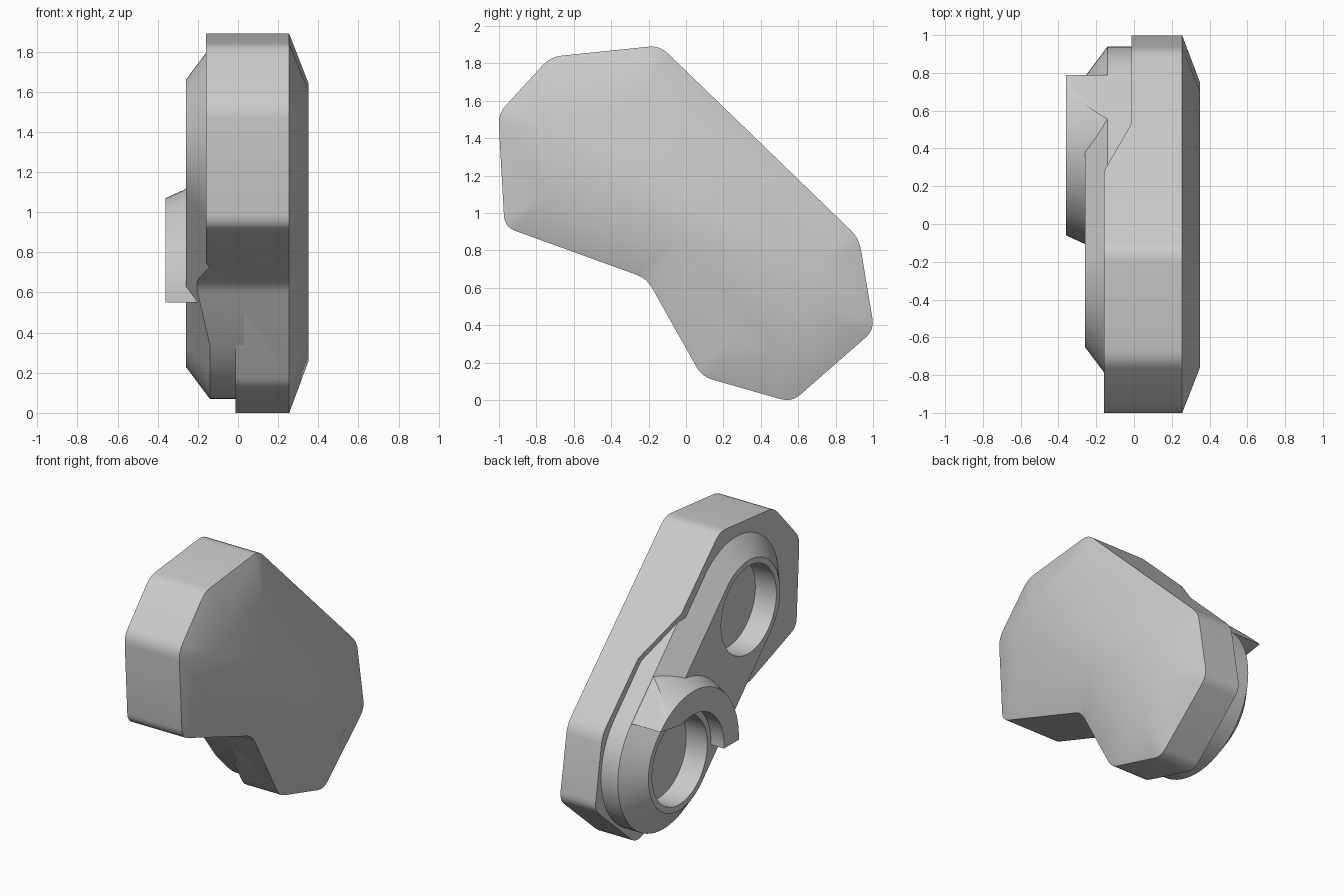
import bpy, bmesh
from math import sin, cos, pi, sqrt
from mathutils import Vector

if "Cube" in bpy.data.objects:
    bpy.data.objects.remove(bpy.data.objects["Cube"], do_unlink=True)

grey = bpy.data.materials.new("plain grey")
grey.use_nodes = True
grey.diffuse_color = (0.6, 0.6, 0.6, 1)
grey.node_tree.nodes["Principled BSDF"].inputs["Base Color"].default_value = (0.6, 0.6, 0.6, 1)


def loft(name, rings):
    """Skin a list of (x, [(y, z), ...]) sections into a closed solid."""
    bm = bmesh.new()
    loops = [[bm.verts.new((x, y, z)) for y, z in pts] for x, pts in rings]
    n = len(loops[0])
    for a, b in zip(loops, loops[1:]):
        for i in range(n):
            j = (i + 1) % n
            bm.faces.new((a[i], a[j], b[j], b[i]))
    bm.faces.new(loops[0])
    bm.faces.new(loops[-1])
    bmesh.ops.remove_doubles(bm, verts=bm.verts[:], dist=1e-5)
    bmesh.ops.recalc_face_normals(bm, faces=bm.faces[:])
    mesh = bpy.data.meshes.new(name)
    bm.to_mesh(mesh)
    bm.free()
    obj = bpy.data.objects.new(name, mesh)
    bpy.context.collection.objects.link(obj)
    mesh.materials.append(grey)
    return obj


def carve(obj, cutter, operation="DIFFERENCE"):
    """Apply a boolean and drop the cutter."""
    cutter.hide_render = True
    bpy.context.view_layer.objects.active = obj
    mod = obj.modifiers.new("carve", "BOOLEAN")
    mod.operation, mod.solver, mod.object = operation, "EXACT", cutter
    bpy.ops.object.modifier_apply(modifier=mod.name)
    bpy.data.objects.remove(cutter, do_unlink=True)


def arc(centre, r, start, end, n):
    return [(centre[0] + r * cos(start + (end - start) * i / n),
             centre[1] + r * sin(start + (end - start) * i / n)) for i in range(n + 1)]


def circle(centre, r, n=64):
    return arc(centre, r, 0, 2 * pi, n)[:-1]


def stadium(r):
    """Rounded slot around both sockets, along the 45 degree axis."""
    return (arc(UPPER, r, pi / 4, 5 * pi / 4, 32)
            + arc(LOWER, r, 5 * pi / 4, 9 * pi / 4, 32))


def rounded(corners, cut, n=4):
    pts = []
    for i, c in enumerate(corners):
        p = c + (corners[i - 1] - c).normalized() * cut
        q = c + (corners[(i + 1) % len(corners)] - c).normalized() * cut
        for k in range(n + 1):
            t = k / n
            pts.append(tuple(p * (1 - t) ** 2 + c * 2 * t * (1 - t) + q * t * t))
    return pts


def inset(corners, d):
    """Mitred inset of a counter-clockwise outline."""
    out = []
    for i, c in enumerate(corners):
        e = (c - corners[i - 1]).normalized()
        f = (corners[(i + 1) % len(corners)] - c).normalized()
        a, b = Vector((-e.y, e.x)), Vector((-f.y, f.x))
        out.append(c + (a + b) * d / (1 + a.dot(b)))
    return out


def slant_box(s0, s1, w):
    """Rectangle whose sides follow the 45 degree axis (s) and its normal (w)."""
    return [((s + v) / sqrt(2), (v - s) / sqrt(2))
            for s, v in ((s0, -w), (s1, -w), (s1, w), (s0, w))]


UPPER, LOWER = (-0.31, 1.32), (0.44, 0.57)
CORNERS = [Vector(p) for p in (
    (-1.004, 1.53), (-0.97, 0.925), (-0.21, 0.65), (0.085, 0.125), (0.565, -0.012),
    (1.007, 0.375), (0.925, 0.865), (-0.14, 1.895), (-0.725, 1.835))]
OUTLINE = rounded(CORNERS, 0.06)


def outline_prism():
    return loft("outline_cutter", [(-0.6, OUTLINE), (0.6, OUTLINE)])


# Main housing with a chamfered outer side
inner = [tuple(c) for c in inset(CORNERS, 0.24) for _ in range(5)]
housing = loft("housing", [(-0.16, OUTLINE), (0.255, OUTLINE), (0.35, inner)])

# Ramp down to the thinner lower half
slope = (-0.50 + 0.86) / 0.15
carve(housing, loft("ramp_cutter", [
    (-0.30, slant_box(-0.86 - 0.14 * slope, 3, 3)),
    (-0.012, slant_box(-0.50, 3, 3))]))

# Raised tapered pad joining the two sockets
pad = loft("socket_pad", [(0.03, stadium(0.50)), (-0.14, stadium(0.50)), (-0.26, stadium(0.34))])
carve(pad, outline_prism(), "INTERSECT")

# Round sockets
for part in (housing, pad):
    for centre in (UPPER, LOWER):
        if part is pad or centre is UPPER:
            carve(part, loft("socket_cutter", [(-0.6, circle(centre, 0.30)), (-0.10, circle(centre, 0.30))]))

# Curved collar around the upper side of the lower socket
collar = loft("collar", [(-0.12, circle(LOWER, 0.61, 96)), (-0.36, circle(LOWER, 0.50, 96))])
carve(collar, loft("bore_cutter", [(-0.6, circle(LOWER, 0.34)), (0.1, circle(LOWER, 0.34))]))
keep = [(-0.6, 0.55), (0.44, 0.55), (0.44, 0.87), (0.79, 0.925), (-0.03, 1.745), (-0.6, 1.745)]
carve(collar, loft("collar_limit", [(-0.6, keep), (0.2, keep)]), "INTERSECT")
carve(collar, outline_prism(), "INTERSECT")

# Smooth shading with crisp edges
bpy.ops.object.select_all(action="DESELECT")
for part in (housing, pad, collar):
    part.select_set(True)
bpy.context.view_layer.objects.active = housing
bpy.ops.object.shade_smooth_by_angle(angle=pi / 6)
